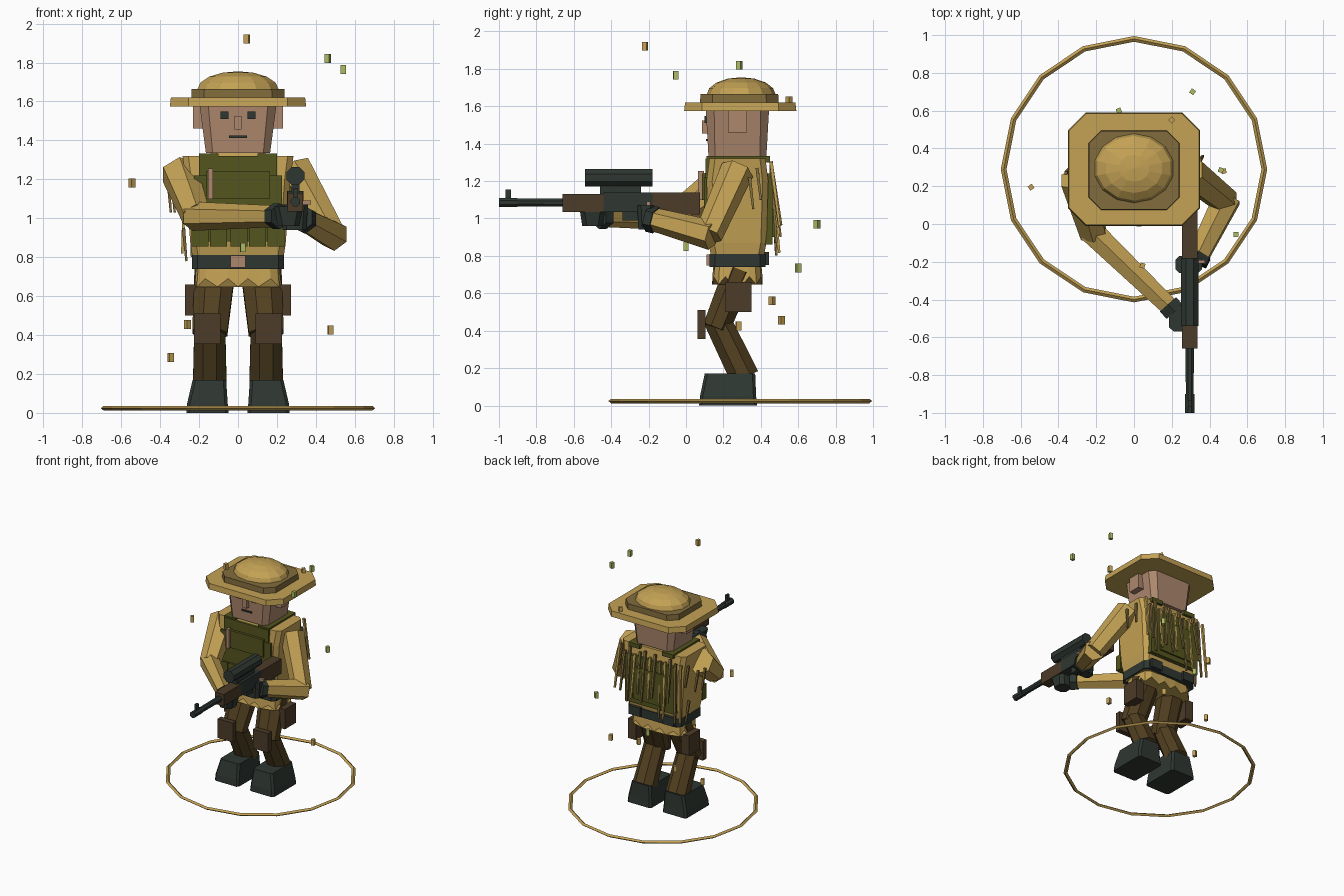
import bpy, bmesh, math, random
from mathutils import Vector, Matrix

if "Cube" in bpy.data.objects:
    bpy.data.objects.remove(bpy.data.objects["Cube"])
random.seed(4)


def material(name, r, g, b):
    m = bpy.data.materials.new(name)
    m.use_nodes = True
    m.diffuse_color = (r, g, b, 1)
    m.node_tree.nodes["Principled BSDF"].inputs["Base Color"].default_value = (r, g, b, 1)
    return m


TAN = material("tan cloth", .55, .36, .09)
STRAW = material("dark straw", .22, .15, .045)
BROWN = material("trouser brown", .085, .052, .015)
WOOD = material("dark wood", .075, .045, .022)
OLIVE = material("olive vest", .09, .09, .014)
SLATE = material("slate gear", .028, .038, .031)
SKIN = material("skin", .42, .245, .155)
LEAF = material("leaf green", .42, .5, .13)


def finish(name, bm, mat):
    bmesh.ops.recalc_face_normals(bm, faces=bm.faces)
    me = bpy.data.meshes.new(name)
    bm.to_mesh(me)
    bm.free()
    me.materials.append(mat)
    ob = bpy.data.objects.new(name, me)
    bpy.context.collection.objects.link(ob)
    return ob


def skin_rings(name, rings, mat):
    """Closed solid through rings of points."""
    bm = bmesh.new()
    loops = [[bm.verts.new(p) for p in ring] for ring in rings]
    n = len(loops[0])
    for a, b in zip(loops, loops[1:]):
        for i in range(n):
            j = (i + 1) % n
            bm.faces.new((a[i], a[j], b[j], b[i]))
    bm.faces.new(loops[0])
    bm.faces.new(loops[-1])
    return finish(name, bm, mat)


def outline(x, y, z, hx, hy, c):
    """Rectangle with cut corners."""
    pts = []
    for sx, sy in ((1, 1), (-1, 1), (-1, -1), (1, -1)):
        pair = [(sx * hx, sy * (hy - c)), (sx * (hx - c), sy * hy)]
        pts += pair if sx * sy > 0 else pair[::-1]
    return [(x + px, y + py, z) for px, py in pts]


def loft(name, levels, mat):
    return skin_rings(name, [outline(*lv) for lv in levels], mat)


def box(name, x, y, z, mat, turn=None):
    """Box from (low, high) spans."""
    bm = bmesh.new()
    bmesh.ops.create_cube(bm, size=1)
    size = [s[1] - s[0] for s in (x, y, z)]
    mid = Vector([(s[0] + s[1]) / 2 for s in (x, y, z)])
    rot = turn.to_4x4() if turn else Matrix()
    bm.transform(Matrix.Translation(mid) @ rot @ Matrix.Diagonal((*size, 1)))
    return finish(name, bm, mat)


def limb(name, path, radii, mat, sides=6, wide=1):
    """Straight faceted tube; wide stretches it along x-like axis."""
    a, b = Vector(path[0]), Vector(path[1])
    d = (b - a).normalized()
    u = (Vector((1, 0, 0)) - d * d.x).normalized() if abs(d.x) < .9 else Vector((0, 1, 0))
    v = d.cross(u).normalized()
    rings = []
    for p, r in zip((a, b), radii):
        angles = [(i + .5) * math.tau / sides for i in range(sides)]
        rings.append([p + u * math.cos(t) * r * wide + v * math.sin(t) * r for t in angles])
    return skin_rings(name, rings, mat)


# Ground ring
bm = bmesh.new()
loops = []
for i in range(16):
    t = math.tau * i / 16
    loops.append([bm.verts.new((r * math.sin(t), .29 + r * math.cos(t), z))
                  for r, z in ((.705, .024), (.69, .036), (.675, .024), (.69, .012))])
for i in range(16):
    a, b = loops[i], loops[(i + 1) % 16]
    for k in range(4):
        bm.faces.new((a[k], a[(k + 1) % 4], b[(k + 1) % 4], b[k]))
finish("ground_ring", bm, TAN)

# Boots, legs, knee pads and thigh pouches
for side, s in (("left", 1), ("right", -1)):
    loft(side + "_boot", [(s * .157, .225, 0, .108, .155, .015),
                          (s * .157, .225, .05, .104, .15, .015),
                          (s * .147, .235, .17, .086, .135, .015)], SLATE)
    limb(side + "_shin", [(s * .145, .315, .15), (s * .145, .165, .46)], (.085, .078), BROWN, 8, 1.1)
    limb(side + "_thigh", [(s * .145, .16, .41), (s * .12, .285, .72)], (.078, .09), BROWN, 8, 1.25)
    box(side + "_knee_pad", sorted((s * .09, s * .225)), (.062, .105), (.355, .51), WOOD)
    box(side + "_thigh_pouch", sorted((s * .2, s * .272)), (.21, .35), (.5, .66), WOOD)

# Jacket with ragged hem
loft("jacket", [(0, .275, .74, .225, .13, .03), (0, .275, .87, .245, .155, .03),
                (0, .275, 1.2, .27, .165, .03), (0, .275, 1.32, .285, .15, .03)], TAN)
top, hem = [], []
for i in range(28):
    t = math.tau * i / 28
    c, q = math.cos(t), math.sin(t)
    k = 1 / max(abs(c), abs(q)) ** .75
    top.append((.215 * c * k, .275 + .125 * q * k, .78))
    hem.append((.225 * c * k, .275 + .135 * q * k, .648 if i % 2 else .69))
skin_rings("jacket_hem", [top, hem], TAN)
loft("collar", [(0, .275, .31 + 1, .15, .13, .03), (0, .275, 1.347, .135, .12, .03)], TAN)

# Belt
loft("belt", [(0, .275, .74, .237, .15, .03), (0, .275, .81, .237, .15, .03)], SLATE)
box("belt_buckle", (-.038, .038), (.11, .13), (.748, .808), SKIN)
for x in (-.15, .15):
    box("belt_back_pouch", (x - .05, x + .05), (.41, .445), (.75, .82), SLATE)

# Vest plates, pouches and shoulder straps
box("vest_front", (-.225, .225), (.095, .14), (.88, 1.22), OLIVE)
box("vest_chest_panel", (-.165, .165), (.085, .14), (1.1, 1.24), OLIVE)
box("vest_upper_front", (-.2, .2), (.105, .16), (1.2, 1.32), OLIVE)
box("vest_back", (-.22, .22), (.42, .462), (.86, 1.24), OLIVE)
box("vest_back_pack", (-.14, .14), (.44, .475), (.9, 1.16), OLIVE)
for s in (1, -1):
    box("shoulder_strap", sorted((s * .1, s * .2)), (.11, .45), (1.3, 1.333), OLIVE)
for x in (-.195, -.1, .005, .1, .195):
    box("vest_pouch", (x - .044, x + .044), (.08, .13), (.855, .975), OLIVE)
box("chest_knife_handle", (-.153, -.128), (.065, .095), (1.1, 1.255), SKIN)

# Ragged strips hanging down the back, and off the arms
for i in range(13):
    x = -.27 + i * .045
    end = random.uniform(.77, .98)
    y = random.uniform(.48, .515)
    limb("back_strip", [(x, .455, random.uniform(1.24, 1.31)), (x * 1.06, y, end)],
         (.013, .009), TAN if i % 3 == 0 else STRAW, 4)
for x, y, z in ((-.36, .27, 1.2), (-.34, .33, 1.2), (-.29, .38, 1.24), (-.28, .36, .95),
                (.35, .34, 1.22), (.3, .38, 1.27)):
    limb("arm_strip", [(x, y, z), (x + .015, y + .02, z - .17)], (.012, .008), STRAW, 4)

# Arms and gloves
limb("left_upper_arm", [(.29, .275, 1.26), (.485, .12, .91)], (.09, .075), TAN)
limb("left_forearm", [(.495, .14, .91), (.33, -.19, 1.0)], (.08, .062), TAN)
limb("left_cuff", [(.345, -.16, .99), (.325, -.2, 1.0)], (.072, .072), SLATE)
loft("left_glove", [(.29, -.215, .94, .06, .04, .02), (.29, -.215, 1.07, .07, .045, .02)], SLATE)
limb("right_upper_arm", [(-.3, .245, 1.235), (-.215, -.05, 1.01)], (.1, .078), TAN)
limb("right_forearm", [(-.235, -.03, 1.01), (.2, -.45, 1.01)], (.075, .055), TAN)
limb("right_cuff", [(.18, -.425, 1.01), (.215, -.465, 1.01)], (.066, .066), SLATE)
loft("right_glove", [(.26, -.5, .96, .055, .055, .025), (.26, -.5, 1.06, .075, .07, .025)], SLATE)

# Rifle
GX = .295
box("rifle_stock", (GX - .042, GX + .042), (-.18, .075), (1.02, 1.14), WOOD)
box("rifle_receiver", (GX - .04, GX + .04), (-.44, -.17), (1.035, 1.14), SLATE)
box("rifle_handguard", (GX - .04, GX + .04), (-.66, -.43), (1.035, 1.13), WOOD)
limb("rifle_barrel", [(GX, -.65, 1.085), (GX, -.95, 1.085)], (.024, .022), SLATE, 8)
limb("rifle_muzzle", [(GX, -.9, 1.085), (GX, -1, 1.085)], (.026, .026), SLATE, 8)
box("rifle_front_sight", (GX - .01, GX + .01), (-.965, -.935), (1.1, 1.155), SLATE)
box("rifle_scope_mount", (GX - .02, GX + .02), (-.46, -.24), (1.13, 1.19), SLATE)
limb("rifle_scope", [(GX, -.54, 1.218), (GX, -.18, 1.218)], (.05, .05), SLATE, 8)
box("rifle_trigger_guard", (GX - .02, GX + .02), (-.34, -.24), (.99, 1.04), SLATE)
box("rifle_bolt_handle", (GX + .03, GX + .08), (-.21, -.19), (1.07, 1.09), SKIN)

# Head and face
loft("head", [(0, .275, 1.335, .165, .155, .035), (0, .275, 1.6, .2, .17, .045)], SKIN)
for s in (1, -1):
    box("ear", sorted((s * .17, s * .23)), (.225, .325), (1.46, 1.6), SKIN)
    box("eye", (s * .07 - .02, s * .07 + .02), (.099, .12), (1.51, 1.548), SLATE)
box("nose", (-.018, .018), (.085, .13), (1.455, 1.525), SKIN)
box("mouth", (-.045, .045), (.106, .125), (1.413, 1.425), SLATE)

# Wide-brimmed hat
loft("hat_brim", [(0, .29, 1.575, .35, .3, .095), (0, .29, 1.62, .345, .295, .092)], TAN)
loft("hat_band", [(0, .285, 1.61, .24, .21, .065), (0, .285, 1.665, .238, .208, .065)], STRAW)
bm = bmesh.new()
bmesh.ops.create_uvsphere(bm, u_segments=14, v_segments=8, radius=1)
bmesh.ops.bisect_plane(bm, geom=bm.verts[:] + bm.edges[:] + bm.faces[:], plane_co=(0, 0, 0),
                       plane_no=(0, 0, -1), clear_outer=True)
bm.transform(Matrix.Translation((0, .295, 1.66)) @ Matrix.Diagonal((.215, .185, .095, 1)))
finish("hat_dome", bm, TAN)

# Drifting flecks
TANS = ((.045, -.22, 1.92), (.2, .55, 1.63), (-.545, .195, 1.18), (.1, .46, .56),
        (-.26, .51, .455), (.475, .28, .425), (-.345, .28, .285))
GREENS = ((.46, .285, 1.82), (.54, -.055, 1.765), (.025, 0, .85), (.31, .7, .97), (-.08, .6, .735))
for mat, spots in ((TAN, TANS), (LEAF, GREENS)):
    for x, y, z in spots:
        box("fleck", (x - .013, x + .013), (y - .013, y + .013), (z - .023, z + .023), mat,
            Matrix.Rotation(random.uniform(0, 1.5), 3, "Z"))
